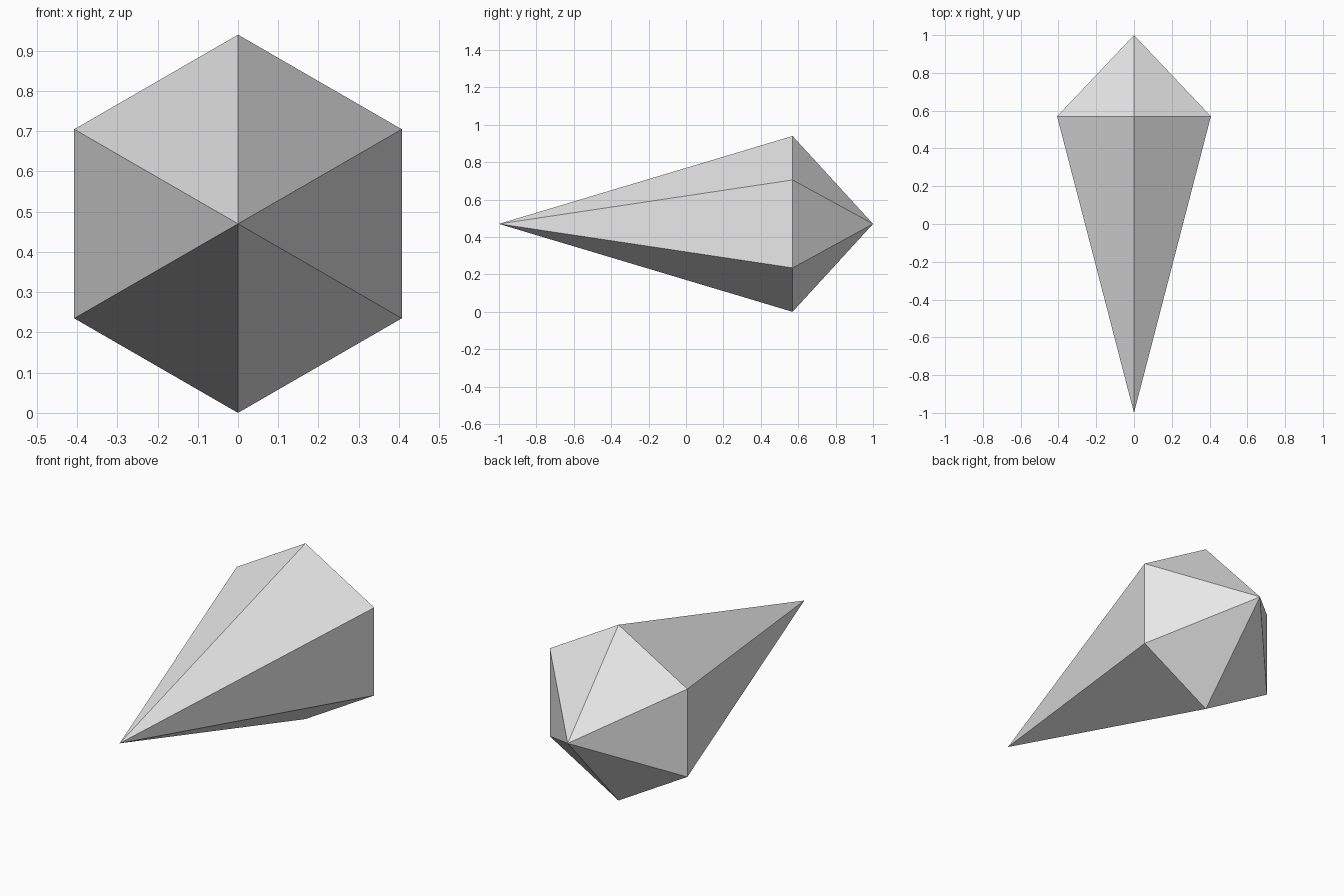
import bpy, bmesh
from math import radians, sin, cos

cube = bpy.data.objects.get("Cube")
if cube:
    bpy.data.objects.remove(cube, do_unlink=True)

SIDES, RADIUS = 6, 0.47
GIRDLE_Y = 0.57

# Plain grey material
grey = bpy.data.materials.new("light_grey")
grey.use_nodes = True
colour = (0.8, 0.8, 0.8, 1)
grey.diffuse_color = colour
grey.node_tree.nodes["Principled BSDF"].inputs["Base Color"].default_value = colour

# Hexagonal girdle joined to a long front point and a short back point
bm = bmesh.new()
front_tip = bm.verts.new((0, -1, RADIUS))
back_tip = bm.verts.new((0, 1, RADIUS))
ring = []
for i in range(SIDES):
    a = radians(i * 360 / SIDES)
    ring.append(bm.verts.new((RADIUS * sin(a), GIRDLE_Y, RADIUS + RADIUS * cos(a))))
for i, v in enumerate(ring):
    following = ring[(i + 1) % SIDES]
    for tip in (front_tip, back_tip):
        bm.faces.new((v, following, tip))
bmesh.ops.recalc_face_normals(bm, faces=bm.faces)

mesh = bpy.data.meshes.new("crystal_spike")
bm.to_mesh(mesh)
bm.free()
mesh.materials.append(grey)
spike = bpy.data.objects.new("crystal_spike", mesh)
bpy.context.collection.objects.link(spike)
